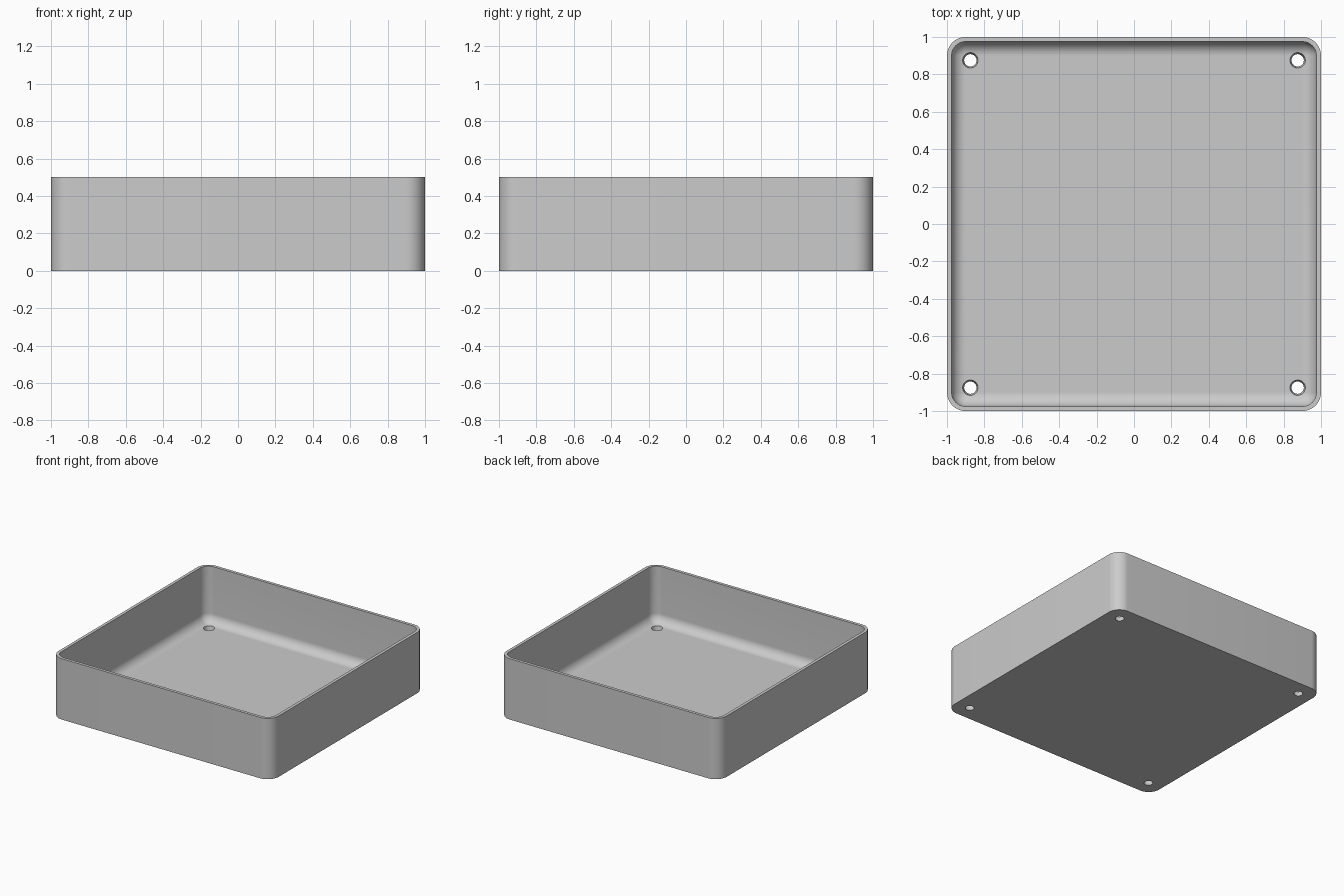
import bpy, bmesh, math

if "Cube" in bpy.data.objects:
    bpy.data.objects.remove(bpy.data.objects["Cube"])

HEIGHT, WALL, FLOOR = 0.5, 0.025, 0.04
R_OUT, R_IN = 0.1, 0.075       # outer and inner corner radii
HOLE_POS = 0.875
SEG = 12                       # segments per rounded corner


def rounded_loop(bm, half, radius, z):
    """Ring of vertices around a rounded square."""
    verts = []
    c = half - radius
    for q, (sx, sy) in enumerate([(1, 1), (-1, 1), (-1, -1), (1, -1)]):
        for i in range(SEG + 1):
            a = (q + i / SEG) * math.pi / 2
            verts.append(bm.verts.new((sx * c + radius * math.cos(a),
                                       sy * c + radius * math.sin(a), z)))
    return verts


grey = bpy.data.materials.new("light grey")
grey.diffuse_color = (0.6, 0.6, 0.6, 1)
grey.use_nodes = True
grey.node_tree.nodes["Principled BSDF"].inputs["Base Color"].default_value = grey.diffuse_color

# Tray shell: outside wall, rim, inside wall, filleted cavity floor
inner = 1 - WALL
sections = [(1, R_OUT, 0), (1, R_OUT, HEIGHT), (inner, R_IN, HEIGHT)]
for i in range(SEG + 1):
    a = i / SEG * math.pi / 2
    inset = R_IN * (1 - math.cos(a))
    sections.append((inner - inset, R_IN - inset,
                     FLOOR + R_IN * (1 - math.sin(a))))

bm = bmesh.new()
loops = [rounded_loop(bm, *s) for s in sections]
for lo, hi in zip(loops, loops[1:]):
    n = len(lo)
    for i in range(n):
        j = (i + 1) % n
        bm.faces.new((lo[i], lo[j], hi[j], hi[i]))
bm.faces.new(list(reversed(loops[0])))
bm.faces.new(loops[-1])
bmesh.ops.remove_doubles(bm, verts=bm.verts, dist=1e-5)
bmesh.ops.recalc_face_normals(bm, faces=bm.faces)
mesh = bpy.data.meshes.new("tray")
bm.to_mesh(mesh)
bm.free()
mesh.materials.append(grey)
tray = bpy.data.objects.new("tray", mesh)
bpy.context.collection.objects.link(tray)

# Slightly tapered screw holes in the four floor corners
z0, z1 = -0.04, 0.12
r_at = lambda z: 0.033 + 0.008 * min(max(z / FLOOR, -1), 3)
bm = bmesh.new()
for sx in (-1, 1):
    for sy in (-1, 1):
        new = bmesh.ops.create_cone(bm, cap_ends=True, segments=32,
                                    radius1=r_at(z0), radius2=r_at(z1),
                                    depth=z1 - z0)["verts"]
        bmesh.ops.translate(bm, verts=new,
                            vec=(sx * HOLE_POS, sy * HOLE_POS, (z0 + z1) / 2))
mesh = bpy.data.meshes.new("hole_cutter")
bm.to_mesh(mesh)
bm.free()
mesh.materials.append(grey)
cutter = bpy.data.objects.new("hole_cutter", mesh)
cutter.hide_render = True
bpy.context.collection.objects.link(cutter)

mod = tray.modifiers.new("holes", 'BOOLEAN')
mod.operation = 'DIFFERENCE'
mod.solver = 'EXACT'
mod.object = cutter
bpy.context.view_layer.objects.active = tray
tray.select_set(True)
bpy.ops.object.modifier_apply(modifier=mod.name)
bpy.data.objects.remove(cutter)
bpy.ops.object.shade_smooth_by_angle(angle=math.radians(30))
